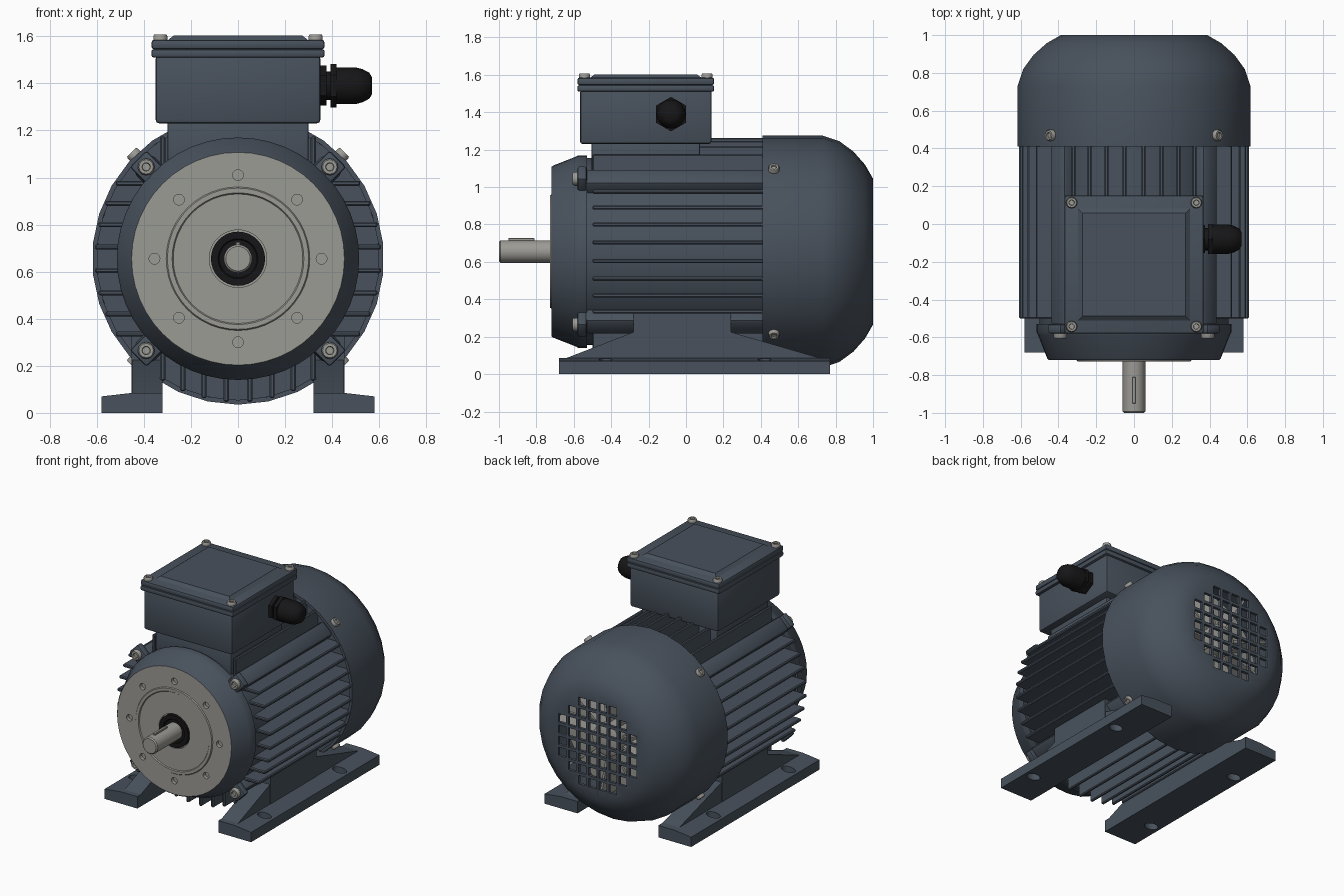
import bpy, bmesh, math
from mathutils import Matrix, Vector

if "Cube" in bpy.data.objects:
    bpy.data.objects.remove(bpy.data.objects["Cube"])

AX = 0.655                      # height of the motor axis
AXIS = Matrix.Translation((0, 0, AX))
I4 = Matrix.Identity(4)


def material(name, rgb):
    m = bpy.data.materials.new(name)
    m.diffuse_color = (*rgb, 1)
    m.use_nodes = True
    m.node_tree.nodes["Principled BSDF"].inputs["Base Color"].default_value = m.diffuse_color
    return m


SLATE = material("slate_paint", (0.065, 0.083, 0.108))
STEEL = material("bare_steel", (0.33, 0.325, 0.30))
BLACK = material("black_rubber", (0.008, 0.008, 0.009))


def add_box(bm, lo, hi, M=I4, bevel=0, seg=2):
    lo, hi = Vector(lo), Vector(hi)
    T = M @ Matrix.Translation((lo + hi) / 2) @ Matrix.Diagonal((*(hi - lo), 1))
    verts = bmesh.ops.create_cube(bm, size=1, matrix=T)["verts"]
    if bevel:
        edges = list({e for v in verts for e in v.link_edges})
        bmesh.ops.bevel(bm, geom=edges, offset=bevel, segments=seg, profile=0.5, affect='EDGES')


def add_lathe(bm, prof, n, M=AXIS, closed=False, start=-math.pi / 2):
    """Revolve (radius, y) points round the y axis."""
    rings = []
    for r, y in prof:
        angs = [start + 2 * math.pi * i / n for i in range(n)]
        rings.append([bm.verts.new(M @ Vector((r * math.cos(a), y, r * math.sin(a)))) for a in angs])
    pairs = list(zip(rings, rings[1:]))
    if closed:
        pairs.append((rings[-1], rings[0]))
    else:
        bm.faces.new(rings[0])
        bm.faces.new(rings[-1])
    for a, b in pairs:
        for i in range(n):
            j = (i + 1) % n
            bm.faces.new((a[i], a[j], b[j], b[i]))


def add_prism(bm, pts, a, b, axis):
    """Extrude a 2D outline along x or y from a to b."""
    put = (lambda t, p: (t, p[0], p[1])) if axis == 'x' else (lambda t, p: (p[0], t, p[1]))
    ends = [[bm.verts.new(put(t, p)) for p in pts] for t in (a, b)]
    bm.faces.new(ends[0])
    bm.faces.new(ends[1])
    for i in range(len(pts)):
        j = (i + 1) % len(pts)
        bm.faces.new((ends[0][i], ends[0][j], ends[1][j], ends[1][i]))


def add_screw(bm, loc, direction, r):
    M = Matrix.Translation(loc) @ Vector(direction).to_track_quat('Y', 'X').to_matrix().to_4x4()
    add_lathe(bm, [(r, -0.01), (r, r * 0.5), (r * 0.85, r * 0.75), (r * 0.5, r * 0.75), (r * 0.45, r * 0.4)], 12, M)


def finish(bm, name, mat, cutter=None, angle=32):
    bmesh.ops.recalc_face_normals(bm, faces=bm.faces)
    me = bpy.data.meshes.new(name)
    bm.to_mesh(me)
    bm.free()
    ob = bpy.data.objects.new(name, me)
    bpy.context.collection.objects.link(ob)
    me.materials.append(mat)
    if cutter:                  # cut the holes, then discard the cutter
        cut = finish(cutter, name + "_cutter", mat)
        cut.hide_render = True
        mod = ob.modifiers.new("holes", 'BOOLEAN')
        mod.operation, mod.solver, mod.object = 'DIFFERENCE', 'EXACT', cut
        bpy.context.view_layer.objects.active = ob
        bpy.ops.object.modifier_apply(modifier="holes")
        bpy.data.objects.remove(cut)
    b = bmesh.new()
    b.from_mesh(ob.data)
    for f in b.faces:
        f.smooth = True
    for e in b.edges:
        e.smooth = len(e.link_faces) == 2 and e.calc_face_angle(0) < math.radians(angle)
    b.to_mesh(ob.data)
    b.free()
    return ob


def turned(deg):
    return AXIS @ Matrix.Rotation(math.radians(deg), 4, 'Y')


# Stator body with rear plate and four corner rails
bm = bmesh.new()
add_lathe(bm, [(0.50, -0.54), (0.50, 0.43), (0.60, 0.43), (0.60, 0.46)], 48)
finish(bm, "motor_body", SLATE)
bm = bmesh.new()
for k in range(4):
    add_box(bm, (0.44, -0.54, -0.055), (0.575, 0.45, 0.055), turned(45 + 90 * k), 0.02)
    add_box(bm, (0.46, -0.58, -0.05), (0.60, -0.53, 0.05), turned(45 + 90 * k), 0.012)
finish(bm, "corner_rails", SLATE)

# Cooling fins, parallel in each quadrant
bm = bmesh.new()
for k in range(4):
    for o in (0.05, 0.145, 0.235, 0.32):
        for s in (-1, 1):
            tip = math.sqrt(0.61 ** 2 - o * o)
            add_box(bm, (0.36, -0.50, s * o - 0.011), (tip, 0.44, s * o + 0.011), turned(90 * k), 0.006, 1)
finish(bm, "cooling_fins", SLATE)

# Front end shield with steel flange face and eight blind holes
bm, cut = bmesh.new(), bmesh.new()
add_lathe(bm, [(0.122, -0.70), (0.122, -0.72), (0.275, -0.72), (0.28, -0.727), (0.30, -0.727),
               (0.305, -0.72), (0.452, -0.72), (0.46, -0.71), (0.507, -0.59), (0.515, -0.575), (0.515, -0.53)], 48)
for k in range(8):
    a = k * math.pi / 4
    M = Matrix.Translation((0.355 * math.cos(a), 0, AX + 0.355 * math.sin(a)))
    add_lathe(cut, [(0.023, -0.76), (0.023, -0.695)], 16, M)
shield = finish(bm, "front_end_shield", SLATE, cut)
shield.data.materials.append(STEEL)
for p in shield.data.polygons:
    r = math.hypot(p.center.x, p.center.z - AX)
    if p.center.y < -0.68 and (r < 0.45 or p.normal.y < -0.9):
        p.material_index = 1

# Shaft, key and seal
bm = bmesh.new()
add_lathe(bm, [(0.052, -1.0), (0.06, -0.992), (0.06, -0.60)], 32)
finish(bm, "shaft", STEEL)
bm = bmesh.new()
add_box(bm, (-0.01, -0.95, AX + 0.03), (0.01, -0.81, AX + 0.072), I4, 0.003, 1)
finish(bm, "shaft_key", STEEL)
bm = bmesh.new()
add_lathe(bm, [(0.115, -0.69), (0.115, -0.727), (0.085, -0.727), (0.08, -0.716), (0.05, -0.716)], 32)
finish(bm, "shaft_seal", BLACK)

# Fan cover: hollow shell with a square-hole grille
bm, cut = bmesh.new(), bmesh.new()
add_lathe(bm, [(0.62, 0.41), (0.62, 0.73), (0.59, 0.82), (0.535, 0.895), (0.465, 0.957), (0.39, 1.0),
               (0.001, 1.0), (0.001, 0.98), (0.38, 0.98), (0.45, 0.94), (0.52, 0.88), (0.57, 0.81),
               (0.60, 0.73), (0.60, 0.41)], 30, closed=True)
steps = [-0.28 + 0.08 * i for i in range(8)]
for x in steps:
    for z in steps:
        if math.hypot(x, z) < 0.32:
            add_box(cut, (x - 0.03, 0.95, AX + z - 0.03), (x + 0.03, 1.05, AX + z + 0.03))
finish(bm, "fan_cover", SLATE, cut)

# Fan behind the grille
bm = bmesh.new()
add_lathe(bm, [(0.48, 0.66), (0.48, 0.68), (0.11, 0.70), (0.11, 0.90), (0.09, 0.91)], 32)
for k in range(9):
    add_box(bm, (0.09, 0.67, -0.008), (0.46, 0.86, 0.008), turned(40 * k))
finish(bm, "cooling_fan", STEEL)

# Feet: slotted plate, ramped rib and upright block
for s, side in ((-1, "left"), (1, "right")):
    bm, cut = bmesh.new(), bmesh.new()
    add_prism(bm, [(s * x, z) for x, z in ((0.32, 0), (0.58, 0), (0.58, 0.07), (0.45, 0.085), (0.32, 0.085))],
              -0.68, 0.77, 'y')
    for y in (-0.43, 0.42):
        M = Matrix.Translation((s * 0.51, y, 0)) @ Matrix.Diagonal((1.4, 1, 1, 1)) @ Matrix.Rotation(math.pi / 2, 4, 'X')
        add_lathe(cut, [(0.036, -0.2), (0.036, 0.2)], 20, M)
    finish(bm, side + "_foot_plate", SLATE, cut)
    bm = bmesh.new()
    add_prism(bm, [(-0.68, 0.07), (-0.28, 0.225), (0.24, 0.225), (0.77, 0.07)], s * 0.32, s * 0.45, 'x')
    add_box(bm, (min(s * 0.32, s * 0.452), -0.28, 0.02), (max(s * 0.32, s * 0.452), 0.24, 0.34))
    finish(bm, side + "_foot_rib", SLATE)

# Terminal box: pedestal, box, two-layer lid with raised panel
CY = -0.215
for name, hx, hy, z0, z1, bev in (("box_pedestal", 0.30, 0.29, 1.0, 1.25, 0.012),
                                  ("terminal_box", 0.35, 0.352, 1.23, 1.52, 0.015),
                                  ("lid_rim", 0.368, 0.366, 1.51, 1.545, 0.01),
                                  ("box_lid", 0.368, 0.366, 1.545, 1.585, 0.012)):
    bm = bmesh.new()
    add_box(bm, (-hx, CY - hy, z0), (hx, CY + hy, z1), I4, bev)
    finish(bm, name, SLATE)
bm = bmesh.new()
add_box(bm, (-0.31, CY - 0.31, 1.575), (0.31, CY + 0.31, 1.603))
for v in bm.verts:
    if v.co.z > 1.59:
        v.co.x *= 0.88
        v.co.y = CY + (v.co.y - CY) * 0.88
finish(bm, "lid_panel", SLATE, angle=20)

# Cable gland on the right of the box
bm = bmesh.new()
G = Matrix.Translation((0.35, -0.08, 1.39)) @ Matrix.Rotation(-math.pi / 2, 4, 'Z')
add_lathe(bm, [(0.085, -0.01), (0.085, 0.025)], 6, G)
add_lathe(bm, [(0.06, 0.0), (0.06, 0.06)], 20, G)
add_lathe(bm, [(0.092, 0.042), (0.092, 0.068)], 6, G)
add_lathe(bm, [(0.078, 0.06), (0.078, 0.15), (0.07, 0.18), (0.055, 0.208), (0.035, 0.22)], 16, G)
finish(bm, "cable_gland", BLACK)

# Screws: flange, fan cover and lid
flange, cover, lid = bmesh.new(), bmesh.new(), bmesh.new()
for sx in (-1, 1):
    for sz in (-1, 1):
        add_screw(flange, (sx * 0.39, -0.58, AX + sz * 0.39), (0, -1, 0), 0.036)
        add_screw(cover, (sx * 0.437, 0.47, AX + sz * 0.437), (sx, 0, sz), 0.03)
        add_screw(lid, (sx * 0.33, CY + sz * 0.328, 1.585), (0, 0, 1), 0.03)
finish(flange, "flange_screws", STEEL)
finish(cover, "cover_screws", STEEL)
finish(lid, "lid_screws", STEEL)
